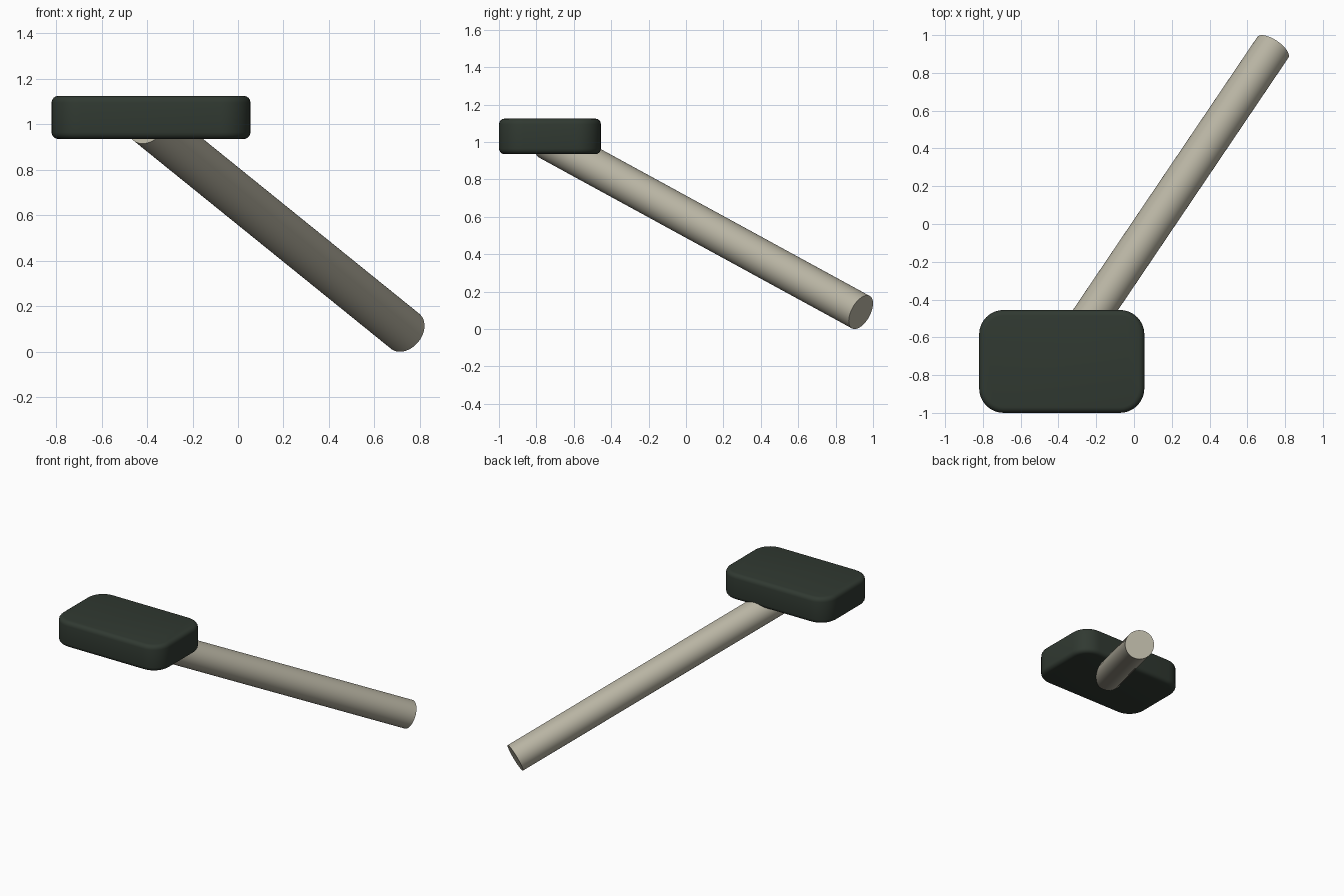
import bpy
import bmesh
import math
from mathutils import Vector

default_cube = bpy.data.objects.get("Cube")
if default_cube:
    bpy.data.objects.remove(default_cube, do_unlink=True)


def make_material(name, color):
    mat = bpy.data.materials.new(name)
    mat.use_nodes = True
    mat.diffuse_color = color
    mat.node_tree.nodes["Principled BSDF"].inputs["Base Color"].default_value = color
    return mat


def smooth(obj, degrees):
    bpy.ops.object.select_all(action="DESELECT")
    obj.select_set(True)
    bpy.context.view_layer.objects.active = obj
    bpy.ops.object.shade_smooth_by_angle(angle=math.radians(degrees))


def rounded_block(name, low, high, corner, edge, mat):
    """Box with wide vertical corners and a small round on the rims."""
    low, high = Vector(low), Vector(high)
    size, centre = high - low, (low + high) / 2
    bm = bmesh.new()
    bmesh.ops.create_cube(bm, size=1)
    bmesh.ops.scale(bm, vec=size, verts=bm.verts)
    uprights = [e for e in bm.edges
                if abs(e.verts[0].co.z - e.verts[1].co.z) > size.z / 2]
    bmesh.ops.bevel(bm, geom=uprights, offset=corner, segments=8,
                    profile=0.5, affect="EDGES")
    rims = [e for e in bm.edges
            if abs(e.verts[0].co.z - e.verts[1].co.z) < size.z / 2]
    bmesh.ops.bevel(bm, geom=rims, offset=edge, segments=4,
                    profile=0.5, affect="EDGES")
    mesh = bpy.data.meshes.new(name)
    bm.to_mesh(mesh)
    bm.free()
    obj = bpy.data.objects.new(name, mesh)
    obj.location = centre
    bpy.context.collection.objects.link(obj)
    mesh.materials.append(mat)
    smooth(obj, 50)
    return obj


def rod(name, start, end, radius, mat):
    """Cylinder running between two points."""
    start, end = Vector(start), Vector(end)
    axis = end - start
    bpy.ops.mesh.primitive_cylinder_add(
        vertices=48, radius=radius, depth=axis.length,
        location=(start + end) / 2,
        rotation=axis.to_track_quat("Z", "Y").to_euler())
    obj = bpy.context.object
    obj.name = name
    obj.data.materials.append(mat)
    smooth(obj, 40)
    return obj


dark_green = make_material("dark green", (0.03, 0.041, 0.031, 1))
pale_wood = make_material("pale wood", (0.48, 0.455, 0.365, 1))

# Mallet head
rounded_block("mallet_head", (-0.82, -1.0, 0.935), (0.055, -0.455, 1.125),
              0.13, 0.03, dark_green)

# Slanting handle, its upper end sunk in the head
rod("handle", (-0.397, -0.741, 1.005), (0.735, 0.935, 0.09), 0.099, pale_wood)
